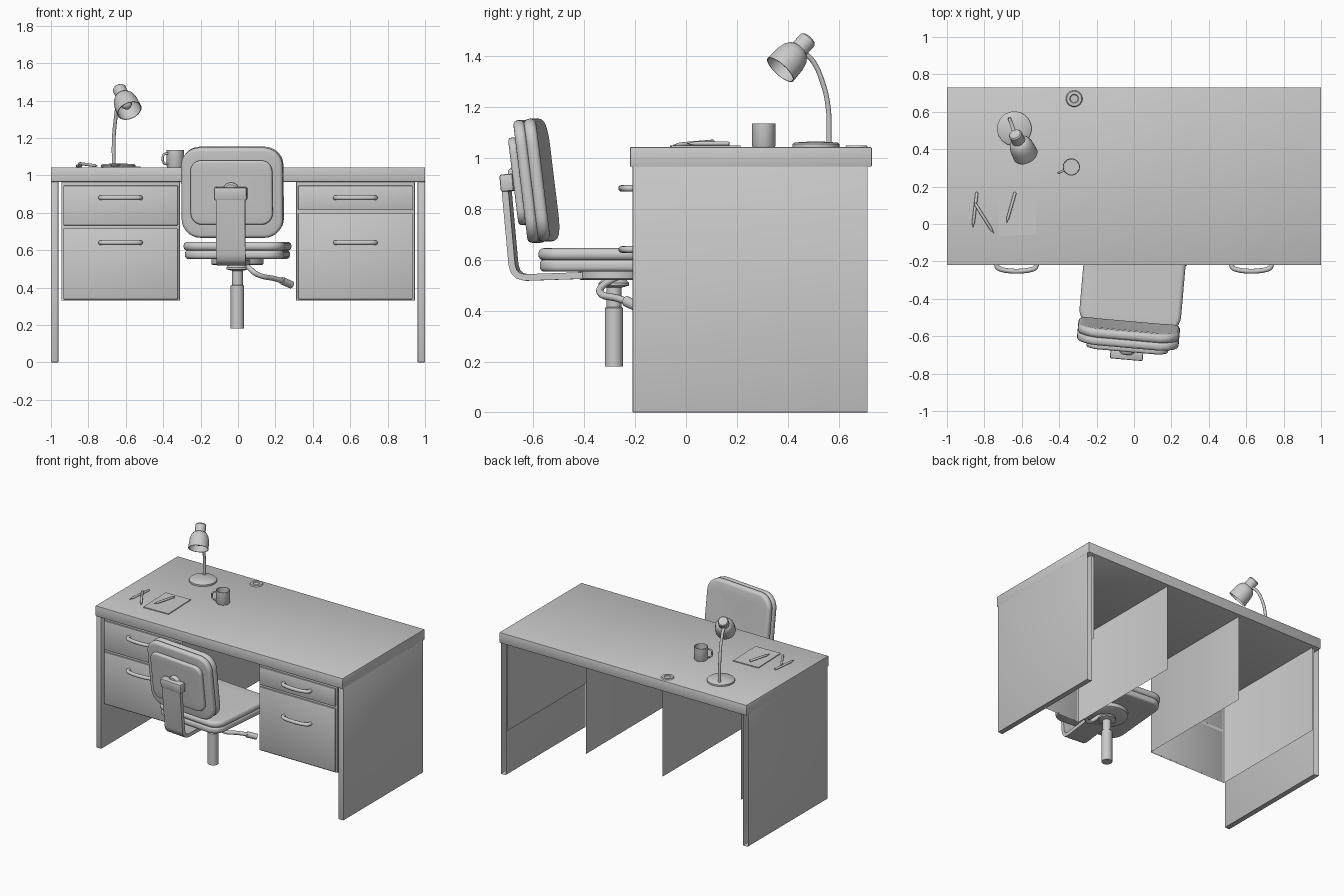
import bpy, bmesh
from math import sin, cos, pi, radians
from mathutils import Vector, Matrix

if "Cube" in bpy.data.objects:
    bpy.data.objects.remove(bpy.data.objects["Cube"])

T, R = Matrix.Translation, Matrix.Rotation


def finish(name, bm, M=Matrix(), smooth=True):
    bmesh.ops.recalc_face_normals(bm, faces=bm.faces)
    bm.transform(M)
    me = bpy.data.meshes.new(name)
    bm.to_mesh(me)
    bm.free()
    ob = bpy.data.objects.new(name, me)
    bpy.context.collection.objects.link(ob)
    if smooth:
        bpy.ops.object.select_all(action='DESELECT')
        ob.select_set(True)
        bpy.context.view_layer.objects.active = ob
        bpy.ops.object.shade_smooth_by_angle(angle=radians(40))
    return ob


def loft(name, rings, M=Matrix(), caps=(True, True)):
    """Skin a list of closed rings."""
    bm = bmesh.new()
    rows = [[bm.verts.new(p) for p in ring] for ring in rings]
    for a, b in zip(rows, rows[1:]):
        for i in range(len(a)):
            j = (i + 1) % len(a)
            bm.faces.new((a[i], a[j], b[j], b[i]))
    for use, row in zip(caps, (rows[0], rows[-1])):
        if use:
            bm.faces.new(row)
    return finish(name, bm, M)


def lathe(name, profile, M=Matrix(), n=32, caps=(True, True)):
    rings = [[(r * cos(2 * pi * i / n), r * sin(2 * pi * i / n), z) for i in range(n)] for r, z in profile]
    return loft(name, rings, M, caps)


def box(name, lo, hi, bevel=0.0, open_sides=(), M=Matrix()):
    lo, hi = Vector(lo), Vector(hi)
    bm = bmesh.new()
    bmesh.ops.create_cube(bm, size=1)
    bmesh.ops.scale(bm, vec=hi - lo, verts=bm.verts)
    bmesh.ops.translate(bm, vec=(lo + hi) / 2, verts=bm.verts)
    bm.normal_update()
    gone = [f for f in bm.faces if any(f.normal.dot(Vector(d)) > 0.9 for d in open_sides)]
    bmesh.ops.delete(bm, geom=gone, context='FACES')
    if bevel:
        bmesh.ops.bevel(bm, geom=[e for e in bm.edges if not e.is_boundary], offset=bevel,
                        segments=2, affect='EDGES', profile=0.5)
    return finish(name, bm, M)


def pad(name, w, h, r, t, soft, M, bow=0.0):
    """Rounded-corner cushion, z from 0 to t, optionally bowed across x."""
    def ring(inset, z):
        a, b = w / 2 - inset, h / 2 - inset
        c = min(max(r - inset, 0.01), a, b)
        pts = []
        for k, (sx, sy) in enumerate(((1, 1), (-1, 1), (-1, -1), (1, -1))):
            for i in range(8):
                q = k * pi / 2 + i / 7 * pi / 2
                x, y = sx * (a - c) + c * cos(q), sy * (b - c) + c * sin(q)
                pts.append((x, y, z - bow * x * x))
        return pts
    m = min(w, h) / 2
    edge = [(soft * (1 - sin(q)), soft * (1 - cos(q))) for q in [i * pi / 8 for i in range(5)]]
    low = [(m * .95, 0), (m * .6, 0), (m * .3, 0)] + edge
    return loft(name, [ring(i, z) for i, z in low] + [ring(i, t - z) for i, z in reversed(low)], M)


def tube(name, pts, r, M=Matrix()):
    cu = bpy.data.curves.new(name, 'CURVE')
    cu.dimensions = '3D'
    cu.bevel_depth, cu.bevel_resolution, cu.use_fill_caps = r, 4, True
    cu.resolution_u = 6
    sp = cu.splines.new('BEZIER')
    sp.bezier_points.add(len(pts) - 1)
    for b, p in zip(sp.bezier_points, pts):
        b.co = p
        b.handle_left_type = b.handle_right_type = 'AUTO'
    tmp = bpy.data.objects.new(name + "_path", cu)
    bpy.context.collection.objects.link(tmp)
    bm = bmesh.new()
    bm.from_mesh(tmp.to_mesh())
    bpy.data.objects.remove(tmp)
    return finish(name, bm, M)


def aim(p, q):
    p, q = Vector(p), Vector(q)
    return T(p) @ (q - p).to_track_quat('Z', 'Y').to_matrix().to_4x4()


# Desk top, side panels and pedestals (pedestals open at back, top and bottom)
box("desk_top", (-1, -.22, .965), (1, .73, 1.042), .004)
for s, side in ((-1, "left"), (1, "right")):
    x0, x1 = sorted((s * .96, s * 1.0))
    box(side + "_panel", (x0, -.21, 0), (x1, .712, .968), .004, [(0, 1, 0)])
    x0, x1 = sorted((s * .31, s * .945))
    box(side + "_pedestal", (x0, -.2, .33), (x1, .712, .966), .008,
        [(0, 1, 0), (0, 0, 1), (0, 0, -1)])
    split = .725 if s < 0 else .807
    for part, z0, z1 in (("lower", .337, split - .008), ("upper", split + .008, .945)):
        box(f"{side}_{part}_drawer", (x0 + .012, -.211, z0), (x1 - .012, -.199, z1), .003)
    for part, z in (("lower", .64), ("upper", .88)):
        half = [(.106, -.205, 0), (.104, -.228, 0), (.085, -.242, 0)]
        path = [(-x, y, c) for x, y, c in half] + half[::-1]
        tube(f"{side}_{part}_handle", path, .013, T((s * .628, 0, z)))

# Cable grommet
lathe("cable_grommet", [(.01, 1.044), (.02, 1.044), (.024, 1.049), (.04, 1.049), (.045, 1.041)],
      T((-.32, .67, 0)))

# Desk lamp
lathe("lamp_base", [(.092, 1.042), (.092, 1.054), (.085, 1.06), (.02, 1.064)], T((-.64, .51, 0)), 40)
tube("lamp_neck", [(-.665, .562, 1.055), (-.664, .558, 1.2), (-.655, .535, 1.3), (-.643, .498, 1.38),
                   (-.632, .463, 1.415)], .01)
lathe("lamp_shade", [(.01, 0), (.03, .001), (.036, .008), (.036, .06), (.046, .066), (.058, .085),
                     (.065, .115), (.068, .175), (.064, .175), (.061, .115), (.05, .085), (.02, .07)],
      aim((-.637, .482, 1.468), (-.58, .37, 1.345)))
lathe("lamp_bulb", [(.015, .07), (.018, .09), (.03, .115), (.03, .13), (.018, .148), (.004, .153)],
      aim((-.637, .482, 1.468), (-.58, .37, 1.345)), 20)

# Mug
lathe("mug", [(.043, 1.042), (.046, 1.048), (.046, 1.135), (.042, 1.135), (.041, 1.052)], T((-.335, .305, 0)))
tube("mug_handle", [(-.042, 0, 1.118), (-.066, 0, 1.113), (-.075, 0, 1.09), (-.066, 0, 1.065),
                    (-.042, 0, 1.06)], .006, T((-.335, .305, 0)) @ R(radians(25), 4, 'Z'))

# Note pad and pens
P = T((-.627, .075, 0)) @ R(radians(2), 4, 'Z')
box("note_pad", (-.1, -.135, 1.042), (.1, .135, 1.048), M=P)
for i, (p, q) in enumerate((((-.84, .17, 1.05), (-.862, -.02, 1.05)),
                            ((-.85, .11, 1.064), (-.75, -.05, 1.05)),
                            ((-.635, .17, 1.056), (-.682, .005, 1.056)))):
    L = (Vector(q) - Vector(p)).length
    lathe(f"pen_{i + 1}", [(.005, 0), (.008, .004), (.008, L - .03), (.001, L)], aim(p, q), 12)

# Swivel chair, turned slightly about its column
C = T((-.003, -.283, 0)) @ R(radians(-5), 4, 'Z')
lathe("chair_column", [(.036, .18), (.036, .41), (.029, .415), (.029, .49), (.06, .498), (.06, .508),
                       (.04, .53)], C)
lathe("swivel_plate", [(.13, .52), (.14, .526), (.14, .558)], C)
pad("seat_shell", .53, .56, .09, .048, .018, C @ T((0, .003, .553)))
pad("seat_cushion", .545, .57, .09, .048, .022, C @ T((0, .003, .597)))
B = C @ T((0, -.27, .915)) @ R(radians(97), 4, 'X')
pad("back_cushion", .545, .485, .1, .05, .022, B, .2)
pad("back_shell", .545, .485, .1, .044, .018, B @ T((0, 0, .046)), .2)
pad("back_plate", .44, .345, .06, .032, .012, B @ T((0, .005, .086)), .2)

# Bent support strap with its clamp
mid = [Vector(p) for p in ((-.428, .93), (-.396, .58), (-.388, .553), (-.372, .537), (-.345, .53), (-.05, .54))]
left, right = [], []
for i, p in enumerate(mid):
    d = (mid[min(i + 1, 5)] - mid[max(i - 1, 0)]).normalized()
    n = Vector((-d.y, d.x)) * .013
    left.append(p + n)
    right.append(p - n)
outline = left + right[::-1]
loft("back_strap", [[(x, p.x, p.y) for p in outline] for x in (-.078, .078)], C)
box("strap_clamp", (-.088, -.026, -.034), (.088, .026, .034), .008, M=C @ T((0, -.416, .902)) @ R(radians(5), 4, 'X'))
lathe("clamp_knob", [(.045, 0), (.045, .02), (.035, .032), (.01, .036)],
      C @ T((0, -.382, .918)) @ R(radians(95), 4, 'X'), 24)

# Height lever
tube("height_lever", [(.04, -.275, .53), (.07, -.33, .495), (.1, -.338, .472), (.2, -.265, .447),
                      (.255, -.215, .43)], .014)
tube("lever_grip", [(.235, -.235, .437), (.285, -.19, .415)], .021)
